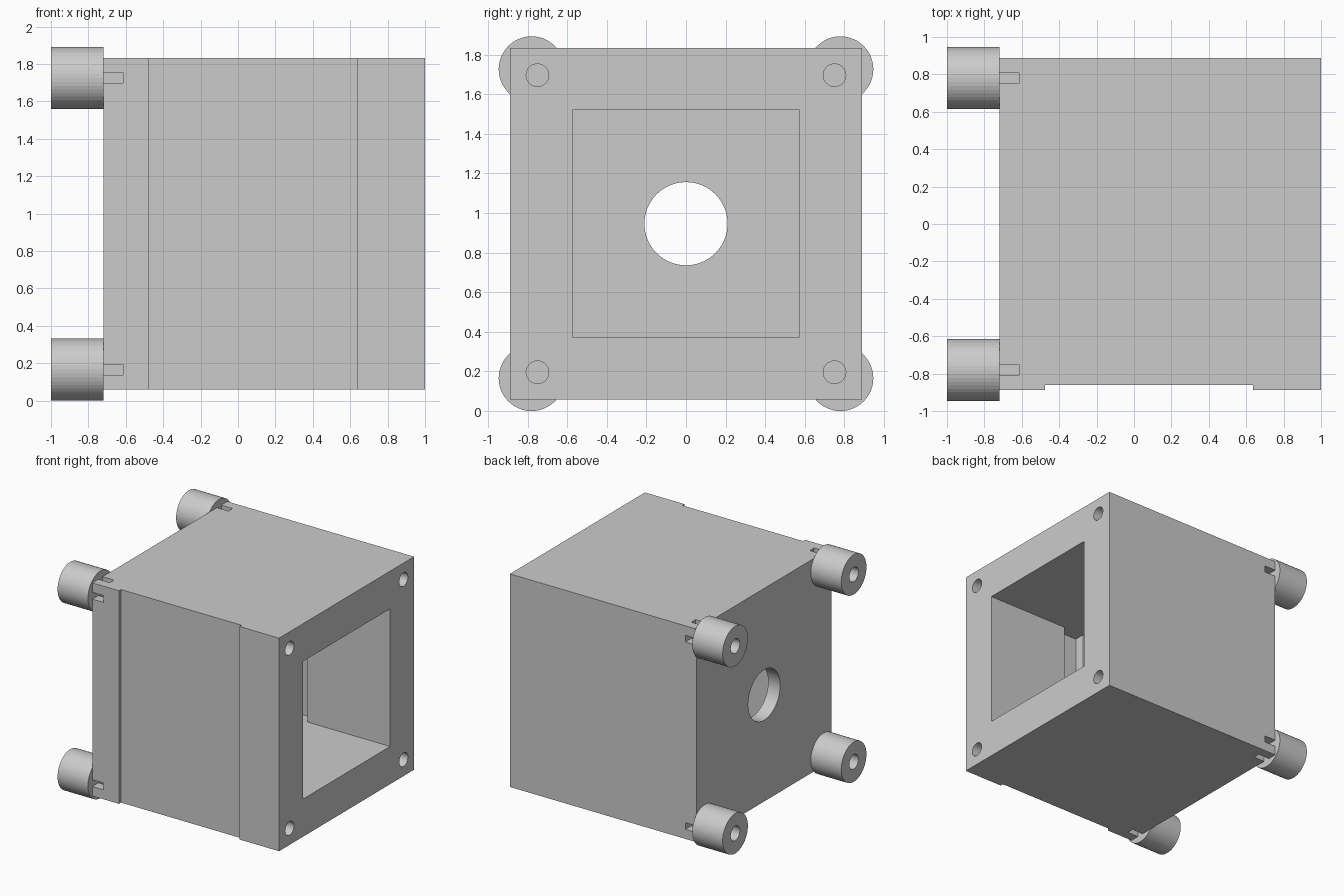
import bpy, bmesh
from math import pi
from mathutils import Matrix, Vector

if "Cube" in bpy.data.objects:
    bpy.data.objects.remove(bpy.data.objects["Cube"])

CZ = 0.947                                   # height of the housing centre
SIGNS = [(a, b) for a in (-1, 1) for b in (-1, 1)]


def finish(name, bm):
    bmesh.ops.recalc_face_normals(bm, faces=bm.faces)
    me = bpy.data.meshes.new(name)
    bm.to_mesh(me)
    bm.free()
    ob = bpy.data.objects.new(name, me)
    bpy.context.collection.objects.link(ob)
    return ob


def add_box(bm, lo, hi):
    lo, hi = Vector(lo), Vector(hi)
    size = hi - lo
    m = Matrix.Translation((lo + hi) / 2) @ Matrix.Diagonal((*size, 1))
    bmesh.ops.create_cube(bm, size=1, matrix=m)


def add_rod(bm, x0, x1, y, z, r, n=48):
    m = Matrix.Translation(((x0 + x1) / 2, y, z)) @ Matrix.Rotation(pi / 2, 4, 'Y')
    bmesh.ops.create_cone(bm, cap_ends=True, segments=n, radius1=r, radius2=r,
                          depth=x1 - x0, matrix=m)


def cut(target, bm):
    cutter = finish("cutter", bm)
    cutter.hide_render = True
    mod = target.modifiers.new("cut", 'BOOLEAN')
    mod.operation, mod.solver, mod.object = 'DIFFERENCE', 'EXACT', cutter
    bpy.context.view_layer.objects.active = target
    bpy.ops.object.modifier_apply(modifier=mod.name)
    bpy.data.objects.remove(cutter)


def smooth(ob):
    bpy.ops.object.select_all(action='DESELECT')
    ob.select_set(True)
    bpy.context.view_layer.objects.active = ob
    bpy.ops.object.shade_smooth_by_angle(angle=0.5)


# Housing block
bm = bmesh.new()
add_box(bm, (-0.72, -0.888, 0.06), (1.0, 0.888, 1.834))
housing = finish("housing", bm)

# Square chamber open at the right end
bm = bmesh.new()
add_box(bm, (-0.61, -0.573, CZ - 0.573), (1.1, 0.573, CZ + 0.573))
cut(housing, bm)

# Guide slots across both side walls of the chamber
bm = bmesh.new()
add_box(bm, (0.05, -0.66, CZ - 0.573), (0.24, 0.66, CZ + 0.573))
cut(housing, bm)

# Shallow front recess, round port and blind screw holes
bm = bmesh.new()
add_box(bm, (-0.475, -1.0, -0.1), (0.637, -0.861, 2.0))
add_rod(bm, -0.8, -0.5, 0, CZ, 0.21, 64)
for sy, sz in SIGNS:
    add_rod(bm, 0.5, 1.1, sy * 0.75, CZ + sz * 0.75, 0.057, 32)
cut(housing, bm)

# Crossed slots behind each foot, open to the outer faces
for axis in "yz":
    bm = bmesh.new()
    for sy, sz in SIGNS:
        half = (0.1, 0.14, 0.028) if axis == "y" else (0.1, 0.028, 0.14)
        c = Vector((-0.715, sy * 0.78, CZ + sz * 0.78))
        add_box(bm, c - Vector(half), c + Vector(half))
    cut(housing, bm)
smooth(housing)

# Four hollow round feet
for i, (sy, sz) in enumerate(SIGNS):
    bm = bmesh.new()
    add_rod(bm, -1.0, -0.72, sy * 0.78, CZ + sz * 0.78, 0.166)
    foot = finish(f"foot_{i + 1}", bm)
    bm = bmesh.new()
    add_rod(bm, -1.1, -0.76, sy * 0.78, CZ + sz * 0.78, 0.06, 32)
    cut(foot, bm)

# Rest the lowest feet exactly on the ground
bpy.context.view_layer.update()
low = min(v.co.z for o in bpy.data.objects for v in o.data.vertices)
for o in bpy.data.objects:
    o.location.z -= low
